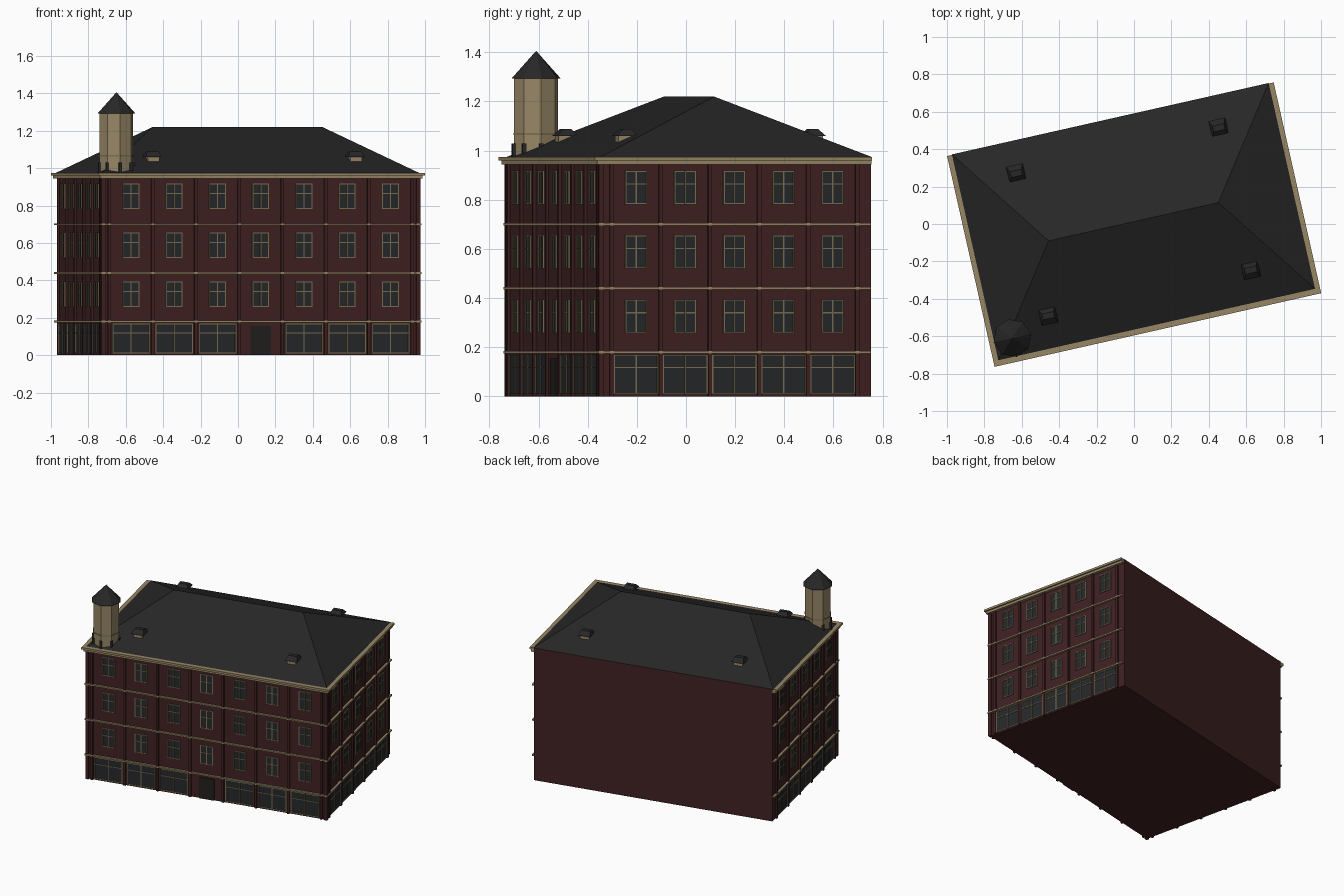
import bpy, bmesh, math
from mathutils import Matrix, Vector

cube = bpy.data.objects.get("Cube")
if cube:
    bpy.data.objects.remove(cube, do_unlink=True)

TURN = math.radians(12.7)      # whole building is turned on its plot
HX, FRONT, BACK = 0.862, -0.548, 0.577
EAVE = 0.975


def material(name, rgb):
    m = bpy.data.materials.new(name)
    m.use_nodes = True
    m.diffuse_color = (*rgb, 1)
    m.node_tree.nodes["Principled BSDF"].inputs["Base Color"].default_value = (*rgb, 1)
    return m


BRICK = material("dark red brick", (0.05, 0.015, 0.016))
SLATE = material("dark slate", (0.02, 0.02, 0.02))
STONE = material("tan stone", (0.31, 0.24, 0.13))
FRAME = material("dull tan frame", (0.2, 0.16, 0.085))
GLASS = material("dark glass", (0.018, 0.021, 0.022))
DOOR = material("dark door", (0.016, 0.013, 0.013))


def finish(name, bm, mat):
    bmesh.ops.recalc_face_normals(bm, faces=bm.faces)
    mesh = bpy.data.meshes.new(name)
    bm.to_mesh(mesh)
    bm.free()
    mesh.materials.append(mat)
    obj = bpy.data.objects.new(name, mesh)
    obj.rotation_euler.z = TURN
    bpy.context.collection.objects.link(obj)
    return obj


def add_box(bm, lo, hi):
    lo, hi = Vector(lo), Vector(hi)
    size = hi - lo
    scale = Matrix.Diagonal((abs(size.x), abs(size.y), abs(size.z), 1))
    bmesh.ops.create_cube(bm, size=1, matrix=Matrix.Translation((lo + hi) / 2) @ scale)


def boxes(name, mat, pairs):
    bm = bmesh.new()
    for lo, hi in pairs:
        add_box(bm, lo, hi)
    return finish(name, bm, mat)


def drum(name, mat, x, y, z0, z1, r0, r1, sides=8):
    bm = bmesh.new()
    bmesh.ops.create_cone(bm, cap_ends=True, segments=sides, radius1=r0, radius2=r1,
                          depth=z1 - z0, matrix=Matrix.Translation((x, y, (z0 + z1) / 2)))
    return finish(name, bm, mat)


def slab(name, mat, out, z0, z1):
    boxes(name, mat, [((-HX - out, FRONT - out, z0), (HX + out, BACK - 0.003, z1))])


# Main brick body
boxes("brick_body", BRICK, [((-HX, FRONT, 0), (HX, BACK, EAVE))])

# Stone bands and stepped cornice on the three street sides
for i, z in enumerate((0.18, 0.44, 0.70)):
    slab(f"stone_band_{i + 1}", STONE, 0.016, z - 0.005, z + 0.005)
slab("cornice_lower", STONE, 0.022, 0.944, 0.96)
slab("cornice_upper", STONE, 0.033, 0.96, EAVE)

# Hipped roof
bm = bmesh.new()
rx, ry0, ry1 = 0.868, -0.551, BACK
base = [bm.verts.new((x, y, EAVE)) for x, y in ((-rx, ry0), (rx, ry0), (rx, ry1), (-rx, ry1))]
left, right = (bm.verts.new((x, 0.0125, 1.22)) for x in (-0.465, 0.465))
a, b, c, d = base
for face in ((a, b, right, left), (b, c, right), (c, d, left, right), (d, a, left), (d, c, b, a)):
    bm.faces.new(face)
finish("hipped_roof", bm, SLATE)


# Facades: u runs along the wall, d is the distance out from it
def on_front(u, d, z):
    return (u, FRONT - d, z)


def on_left(u, d, z):
    return (HX + d, u, z)


def on_right(u, d, z):
    return (-HX - d, u, z)


def facade(side, place, bays, pitch, middle, shop_width, door_bay=None):
    piers, panes, bars = [], [], []

    def plate(store, u0, u1, z0, z1, depth):
        store.append((place(u0, -0.002, z0), place(u1, depth, z1)))

    def window(u, z0, z1, width, transom):
        h, t = width / 2, 0.0025
        plate(panes, u - h, u + h, z0, z1, 0.003)
        for e in (u - h, u, u + h):
            plate(bars, e - t, e + t, z0 - t, z1 + t, 0.007)
        for z in (z0, transom, z1):
            plate(bars, u - h, u + h, z - t, z + t, 0.006)

    for i in range(bays + 1):
        u = middle + (i - bays / 2) * pitch
        plate(piers, u - 0.008, u + 0.008, 0, 0.95, 0.012)
    for i in range(bays):
        u = middle + (i - (bays - 1) / 2) * pitch
        for z in (0.326, 0.588, 0.85):
            window(u, z - 0.066, z + 0.066, 0.086, z + 0.014)
        if i == door_bay:
            boxes("front_door", DOOR, [(place(u - 0.055, -0.002, 0), place(u + 0.055, 0.006, 0.155))])
        else:
            window(u, 0.012, 0.168, shop_width, 0.118)
    boxes(side + "_pilasters", BRICK, piers)
    boxes(side + "_window_glass", GLASS, panes)
    boxes(side + "_window_frames", FRAME, bars)


facade("front", on_front, 7, 0.237, 0, 0.2, door_bay=3)
facade("left", on_left, 5, 0.205, 0.0065, 0.182)
facade("right", on_right, 5, 0.205, 0.0065, 0.182)

# Corner posts
boxes("corner_posts", BRICK, [((s * (HX - 0.01), FRONT - 0.012, 0), (s * (HX + 0.012), FRONT + 0.01, 0.95))
                              for s in (-1, 1)])

# Roof dormers with hipped caps
for sx in (-1, 1):
    for sy in (-1, 1):
        x, y = sx * 0.555, 0.0125 + sy * 0.39
        name = ("left" if sx > 0 else "right") + ("_back" if sy > 0 else "_front")
        boxes(name + "_dormer", STONE, [((x - 0.032, y - 0.036, 1.0), (x + 0.032, y + 0.036, 1.064))])
        bm = bmesh.new()
        add_box(bm, (x - 0.045, y - 0.046, 1.06), (x + 0.045, y + 0.046, 1.088))
        for v in bm.verts:
            if v.co.z > 1.07:
                v.co.x = x + (v.co.x - x) * 0.7
                v.co.y = y + (v.co.y - y) * 0.35
        finish(name + "_dormer_cap", bm, SLATE)

# Water tower on the front right corner
TX, TY = -0.768, -0.452
drum("tower_tank", STONE, TX, TY, 0.97, 1.296, 0.092, 0.092)
drum("tower_hoop", FRAME, TX, TY, 1.063, 1.071, 0.095, 0.095)
drum("tower_roof", SLATE, TX, TY, 1.293, 1.405, 0.103, 0.001)
struts = []
for k in range(8):
    ang = math.radians(45 * k)
    x, y = TX + 0.092 * math.cos(ang), TY + 0.092 * math.sin(ang)
    struts.append(((x - 0.008, y - 0.008, 0.96), (x + 0.008, y + 0.008, 1.03)))
boxes("tower_struts", SLATE, struts)
